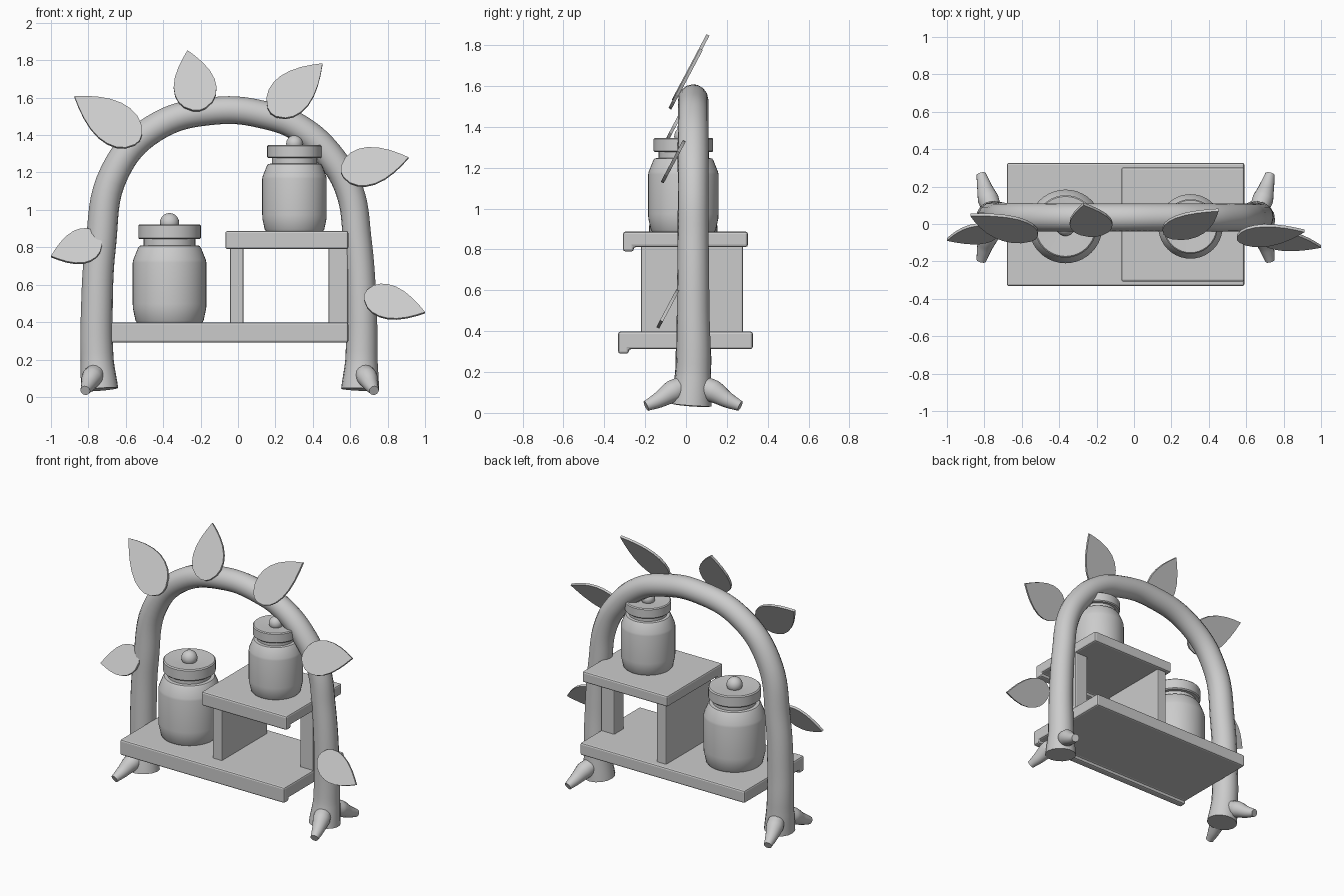
import bpy, bmesh, math
from mathutils import Vector

cube = bpy.data.objects.get("Cube")
if cube:
    bpy.data.objects.remove(cube, do_unlink=True)

grey = bpy.data.materials.new("plain_grey")
grey.use_nodes = True
colour = (0.6, 0.6, 0.6, 1)
grey.diffuse_color = colour
grey.node_tree.nodes["Principled BSDF"].inputs["Base Color"].default_value = colour


def finish(obj, angle=None):
    """Give the part its material and, if asked, smooth shading."""
    obj.data.materials.clear()
    obj.data.materials.append(grey)
    bpy.ops.object.select_all(action='DESELECT')
    obj.select_set(True)
    bpy.context.view_layer.objects.active = obj
    if angle:
        bpy.ops.object.shade_smooth_by_angle(angle=math.radians(angle))
    return obj


def prism(name, outline, offset, bevel=0):
    """Extrude a closed outline along an offset vector."""
    bm = bmesh.new()
    face = bm.faces.new([bm.verts.new(p) for p in outline])
    new = bmesh.ops.extrude_face_region(bm, geom=[face])["geom"]
    bmesh.ops.translate(bm, vec=offset, verts=[v for v in new if isinstance(v, bmesh.types.BMVert)])
    bmesh.ops.recalc_face_normals(bm, faces=bm.faces)
    mesh = bpy.data.meshes.new(name)
    bm.to_mesh(mesh)
    bm.free()
    obj = bpy.data.objects.new(name, mesh)
    bpy.context.collection.objects.link(obj)
    if bevel:
        mod = obj.modifiers.new("rounded_edges", 'BEVEL')
        mod.width, mod.segments = bevel, 2
    return finish(obj)


def tube(name, points):
    """Tapered round tube through (x, y, z, radius) points."""
    curve = bpy.data.curves.new(name, 'CURVE')
    curve.dimensions = '3D'
    curve.bevel_depth, curve.bevel_resolution = 1, 6
    curve.resolution_u, curve.use_fill_caps = 8, True
    spline = curve.splines.new('BEZIER')
    spline.bezier_points.add(len(points) - 1)
    for bp, (x, y, z, r) in zip(spline.bezier_points, points):
        bp.co, bp.radius = (x, y, z), r
        bp.handle_left_type = bp.handle_right_type = 'AUTO'
    obj = bpy.data.objects.new(name, curve)
    bpy.context.collection.objects.link(obj)
    finish(obj)
    bpy.ops.object.convert(target='MESH')
    return finish(bpy.context.object, 50)


def lathe(name, profile, centre, scale):
    """Spin an (r, z) profile round the vertical axis."""
    bm = bmesh.new()
    verts = [bm.verts.new((r, 0, z)) for r, z in profile]
    edges = [bm.edges.new(pair) for pair in zip(verts, verts[1:])]
    bmesh.ops.spin(bm, geom=verts + edges, axis=(0, 0, 1), cent=(0, 0, 0),
                   angle=2 * math.pi, steps=40)
    bmesh.ops.remove_doubles(bm, verts=bm.verts, dist=0.0005)
    bmesh.ops.recalc_face_normals(bm, faces=bm.faces)
    mesh = bpy.data.meshes.new(name)
    bm.to_mesh(mesh)
    bm.free()
    obj = bpy.data.objects.new(name, mesh)
    bpy.context.collection.objects.link(obj)
    obj.location, obj.scale = centre, (scale,) * 3
    return finish(obj, 35)


# Branch arch
tube("arch", [(x, 0.035 - 0.012 * (z < 0.1), z, r) for x, z, r in [
    (-0.74, 0.04, 0.1), (-0.753, 0.2, 0.088), (-0.755, 0.45, 0.085), (-0.735, 0.8, 0.082),
    (-0.66, 1.2, 0.078), (-0.45, 1.435, 0.075), (-0.12, 1.53, 0.074), (0.15, 1.505, 0.074),
    (0.33, 1.435, 0.074), (0.505, 1.27, 0.076), (0.597, 1.1, 0.075), (0.637, 0.85, 0.076),
    (0.66, 0.5, 0.08), (0.66, 0.2, 0.086), (0.653, 0.04, 0.102)]])

# Splayed roots at the foot of each side
for side, x, out in (("right", -0.75, -1), ("left", 0.66, 1)):
    for end, d in (("front", -1), ("back", 1)):
        tube(f"{side}_{end}_root", [
            (x, 0.035 + 0.02 * d, 0.14, 0.05), (x + 0.03 * out, 0.035 + 0.1 * d, 0.105, 0.056),
            (x + 0.05 * out, 0.035 + 0.165 * d, 0.065, 0.04),
            (x + 0.067 * out, 0.035 + 0.23 * d, 0.034, 0.026)])


# Shelves with a lip along the front
def shelf(name, x0, x1, front, back, lip, under, top):
    profile = [(front, lip), (front + 0.052, lip), (front + 0.052, under), (back, under),
               (back, top), (front, top)]
    prism(name, [(x0, y, z) for y, z in profile], (x1 - x0, 0, 0), 0.012)


shelf("lower_shelf", -0.68, 0.59, -0.332, 0.327, 0.29, 0.312, 0.398)
shelf("upper_shelf", -0.068, 0.59, -0.308, 0.303, 0.79, 0.812, 0.887)

# Supports under the upper shelf
for name, x0, x1, y0, y1 in (("support_panel", -0.043, 0.03, -0.22, 0.28),
                             ("support_post", 0.484, 0.588, -0.01, 0.1)):
    prism(name, [(x0, y0, 0.39), (x1, y0, 0.39), (x1, y1, 0.39), (x0, y1, 0.39)],
          (0, 0, 0.43), 0.008)

# Jars: body, lid and round knob
body = [(0, 0), (0.175, 0), (0.182, 0.01), (0.196, 0.075), (0.197, 0.1), (0.197, 0.32),
        (0.194, 0.335), (0.168, 0.4), (0.16, 0.41), (0.138, 0.412), (0.138, 0.45), (0, 0.45)]
lid = [(0, 0.445), (0.16, 0.445), (0.167, 0.452), (0.167, 0.518), (0.16, 0.525),
       (0.15, 0.525), (0.04, 0.512), (0, 0.512)]
knob = [(0.051 * math.sin(math.pi * i / 12), 0.534 - 0.051 * math.cos(math.pi * i / 12))
        for i in range(13)]
for size, x, z, scale in (("large", -0.366, 0.398, 1), ("small", 0.302, 0.887, 0.875)):
    for part, profile in (("body", body), ("lid", lid), ("knob", knob)):
        lathe(f"{size}_jar_{part}", profile, (x, -0.013, z), scale)

# Flat leaves, all tilted back by the same slope
SLOPE = 0.53
half = [(0.02, 0.3), (0.1, 0.68), (0.2, 0.9), (0.32, 1), (0.45, 0.99), (0.6, 0.85),
        (0.75, 0.6), (0.88, 0.31)]
leaf_outline = [(0, 0)] + half + [(1, 0)] + [(t, -w) for t, w in reversed(half)]
normal = Vector((0, -1, SLOPE)).normalized()
leaves = [  # name, base x z, tip x z, half width, base y
    ("upper_right_leaf", (-0.525, 1.37), (-0.875, 1.605), 0.112, -0.075),
    ("top_leaf", (-0.205, 1.53), (-0.27, 1.85), 0.113, -0.062),
    ("upper_left_leaf", (0.175, 1.515), (0.452, 1.78), 0.108, -0.065),
    ("middle_left_leaf", (0.55, 1.2), (0.912, 1.278), 0.1, -0.078),
    ("lower_left_leaf", (0.675, 0.545), (1.0, 0.45), 0.088, -0.07),
    ("lower_right_leaf", (-0.73, 0.84), (-1.0, 0.75), 0.09, -0.035)]
for name, base, tip, width, y in leaves:
    base, tip = Vector(base), Vector(tip)
    axis = tip - base
    across = Vector((-axis.y, axis.x)).normalized() * width
    points = [base + axis * t + across * w for t, w in leaf_outline]
    prism(name, [Vector((p.x, y + SLOPE * (p.y - base.y), p.y)) - normal * 0.008
                 for p in points], normal * 0.016)
